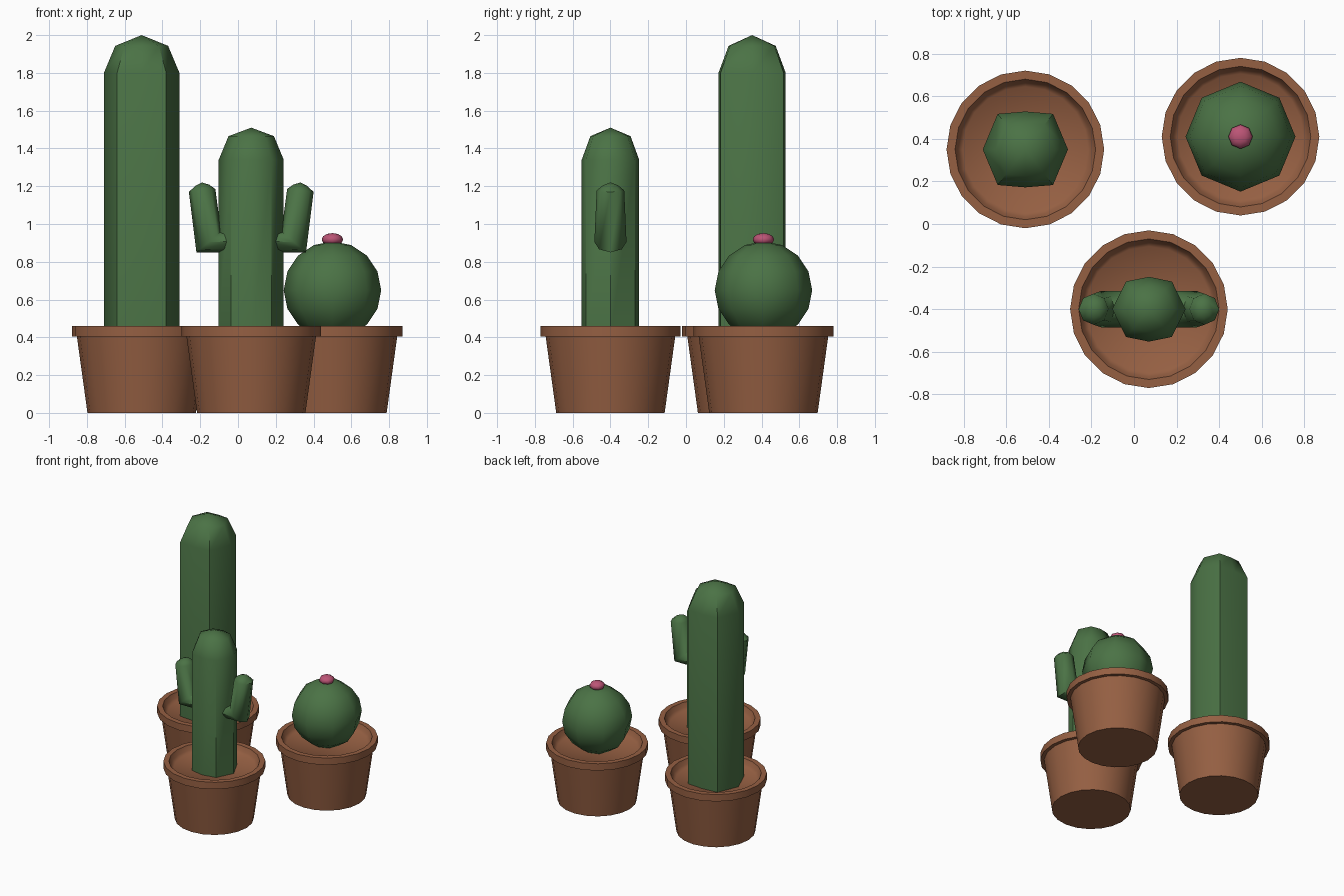
import bpy, bmesh
from math import cos, sin, pi, radians
from mathutils import Vector

if "Cube" in bpy.data.objects:
    bpy.data.objects.remove(bpy.data.objects["Cube"])


def material(name, rgb):
    m = bpy.data.materials.new(name)
    m.diffuse_color = (*rgb, 1)
    m.use_nodes = True
    m.node_tree.nodes["Principled BSDF"].inputs["Base Color"].default_value = m.diffuse_color
    return m


CLAY = material("terracotta", (0.30, 0.115, 0.055))
GREEN = material("cactus_green", (0.07, 0.17, 0.06))
PINK = material("flower_pink", (0.50, 0.09, 0.18))


def loft(name, rings, loc, mat, angle=50):
    """Skin equal-length rings; single-point rings become tips, open ends are capped."""
    bm = bmesh.new()
    vs = [[bm.verts.new(p) for p in r] for r in rings]
    for a, b in zip(vs, vs[1:]):
        n = max(len(a), len(b))
        for i in range(n):
            j = (i + 1) % n
            if len(a) == 1:
                bm.faces.new((a[0], b[j], b[i]))
            elif len(b) == 1:
                bm.faces.new((a[i], a[j], b[0]))
            else:
                bm.faces.new((a[i], a[j], b[j], b[i]))
    for end in (vs[0], vs[-1]):
        if len(end) > 1:
            bm.faces.new(end)
    bmesh.ops.recalc_face_normals(bm, faces=bm.faces)
    me = bpy.data.meshes.new(name)
    bm.to_mesh(me)
    bm.free()
    me.materials.append(mat)
    ob = bpy.data.objects.new(name, me)
    bpy.context.collection.objects.link(ob)
    ob.location = loc
    bpy.ops.object.select_all(action='DESELECT')
    ob.select_set(True)
    bpy.context.view_layer.objects.active = ob
    bpy.ops.object.shade_smooth_by_angle(angle=radians(angle))
    return ob


def circle(r, z, n):
    if r == 0:
        return [(0, 0, z)]
    return [(r * cos(2 * pi * i / n), r * sin(2 * pi * i / n), z) for i in range(n)]


def pot(name, x, y):
    # outer wall, square rim, inner lip and soil
    profile = [(0.287, 0), (0.343, 0.405), (0.37, 0.405), (0.37, 0.46),
               (0.33, 0.46), (0.315, 0.425), (0.295, 0.405), (0, 0.405)]
    loft(name, [circle(r, z, 20) for r, z in profile], (x, y, 0), CLAY)


def column(name, x, y, section, levels):
    # quarter section mirrored to eight sides, stacked at (scale, z)
    (a, _), (bx, by), (_, c) = section
    pts = [(a, 0), (bx, by), (0, c), (-bx, by), (-a, 0), (-bx, -by), (0, -c), (bx, -by)]
    rings = [[(px * s, py * s, z) for px, py in pts] if s else [(0, 0, z)]
             for s, z in levels]
    loft(name, rings, (x, y, 0), GREEN)


def ball(name, x, y, z, r, h, n, rows, mat):
    rings = [circle(0 if k in (0, rows) else r * sin(pi * k / rows),
                    -h * cos(pi * k / rows), n) for k in range(rows + 1)]
    loft(name, rings, (x, y, z), mat)


TALL, ARMED, ROUND = (-0.51, 0.35), (0.07, -0.40), (0.50, 0.41)
pot("tall_cactus_pot", *TALL)
pot("armed_cactus_pot", *ARMED)
pot("round_cactus_pot", *ROUND)

# cactus trunks with faceted domes
column("tall_cactus", *TALL, [(0.2, 0), (0.13, 0.167), (0, 0.178)],
       [(1, 0.40), (1, 1.80), (0.70, 1.943), (0, 2.0)])
column("armed_cactus", *ARMED, [(0.172, 0), (0.108, 0.13), (0, 0.152)],
       [(1, 0.40), (1, 1.34), (0.70, 1.465), (0, 1.51)])

# bent arms: each ring spans outer and inner (x, z) points with a half depth in y
arm = [((0.08, 0.85), (0.08, 0.965), 0.085), ((0.29, 0.85), (0.16, 0.96), 0.085),
       ((0.33, 1.17), (0.19, 1.185), 0.073), ((0.295, 1.202), (0.222, 1.208), 0.04)]
rings = []
for (ox, oz), (ix, iz), d in arm:
    o, i = Vector((ox, 0, oz)), Vector((ix, 0, iz))
    mid, half = (o + i) / 2, (o - i) / 2
    rings.append([mid + half * cos(k * pi / 4) + Vector((0, d * sin(k * pi / 4), 0))
                  for k in range(8)])
rings.append([(0.26, 0, 1.22)])
arms = loft("cactus_arms", rings, (*ARMED, 0), GREEN)
arms.modifiers.new("mirror", 'MIRROR').use_mirror_merge = False

# round cactus and its flower
ball("round_cactus", *ROUND, 0.65, 0.258, 0.258, 8, 8, GREEN)
ball("cactus_flower", *ROUND, 0.918, 0.057, 0.034, 8, 6, PINK)
